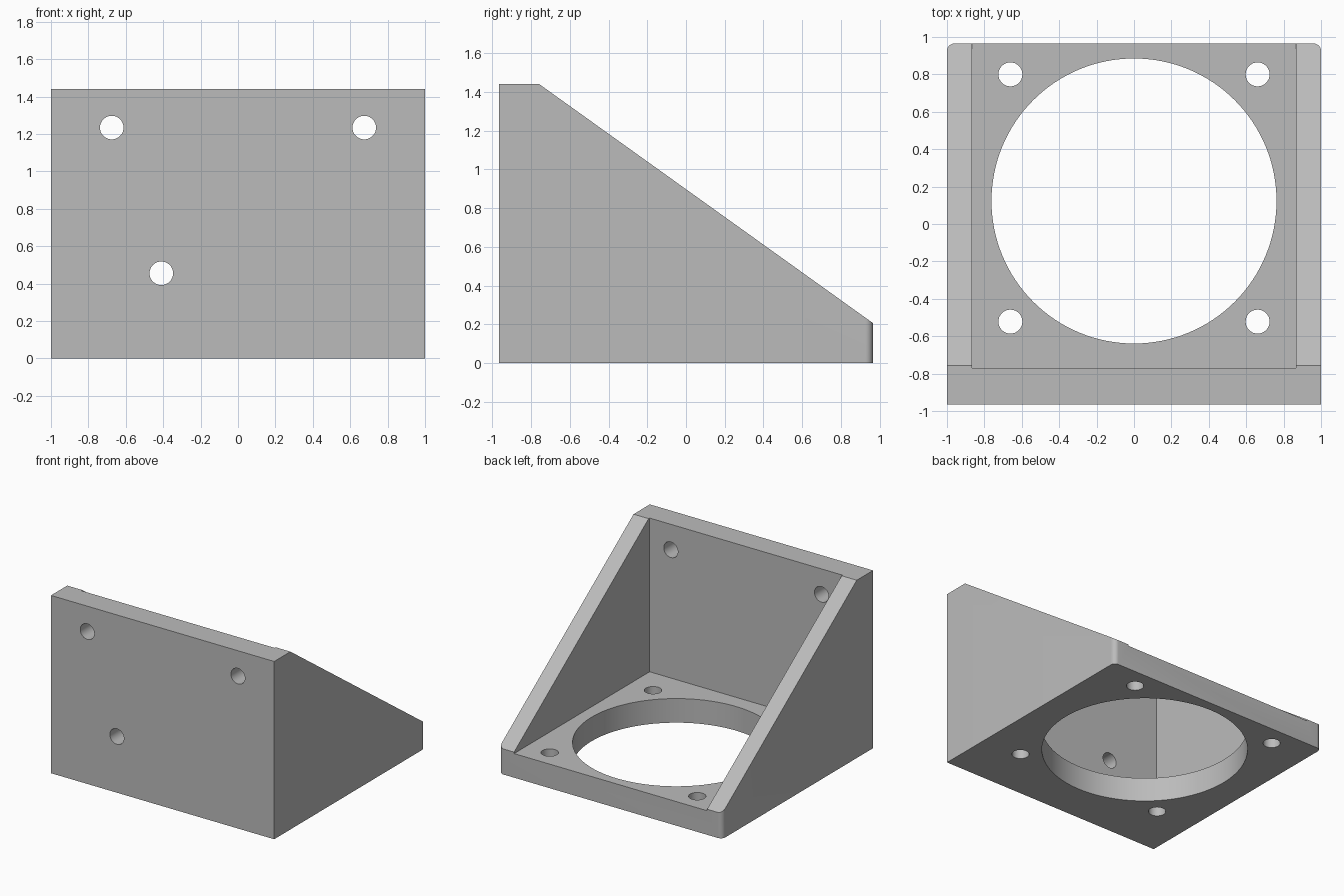
import bpy, bmesh, math
from mathutils import Matrix, Vector

cube = bpy.data.objects.get("Cube")
if cube:
    bpy.data.objects.remove(cube, do_unlink=True)

grey = bpy.data.materials.new("plain grey")
grey.use_nodes = True
colour = (0.5, 0.5, 0.5, 1)
grey.diffuse_color = colour
grey.node_tree.nodes["Principled BSDF"].inputs["Base Color"].default_value = colour

DEPTH, HEIGHT = 0.965, 1.44
WALL_Y, FLOOR_Z, RIB_X = -0.77, 0.195, 0.865


def add_object(name, bm):
    mesh = bpy.data.meshes.new(name)
    bmesh.ops.recalc_face_normals(bm, faces=bm.faces)
    bm.to_mesh(mesh)
    bm.free()
    mesh.materials.append(grey)
    obj = bpy.data.objects.new(name, mesh)
    bpy.context.collection.objects.link(obj)
    return obj


def cut(target, cutter):
    mod = target.modifiers.new("cut", "BOOLEAN")
    mod.operation, mod.solver, mod.object = "DIFFERENCE", "EXACT", cutter
    bpy.context.view_layer.objects.active = target
    bpy.ops.object.modifier_apply(modifier=mod.name)
    bpy.data.objects.remove(cutter, do_unlink=True)


def cut_hole(target, centre, radius, length, along_y=False, sides=48):
    bm = bmesh.new()
    turn = Matrix.Rotation(math.pi / 2, 4, "X") if along_y else Matrix()
    bmesh.ops.create_cone(bm, cap_ends=True, segments=sides, radius1=radius,
                          radius2=radius, depth=length,
                          matrix=Matrix.Translation(centre) @ turn)
    cut(target, add_object("hole_cutter", bm))


# Solid wedge from the side profile
profile = [(-DEPTH, 0), (DEPTH, 0), (DEPTH, 0.207), (-0.757, HEIGHT), (-DEPTH, HEIGHT)]
bm = bmesh.new()
face = bm.faces.new([bm.verts.new((-1, y, z)) for y, z in profile])
grown = bmesh.ops.extrude_face_region(bm, geom=[face])["geom"]
bmesh.ops.translate(bm, vec=(2, 0, 0),
                    verts=[v for v in grown if isinstance(v, bmesh.types.BMVert)])
# Rounded upright corners at the back
corners = [e for e in bm.edges
           if all(v.co.y > DEPTH - 0.01 for v in e.verts)
           and abs(e.verts[0].co.x - e.verts[1].co.x) < 0.01]
bmesh.ops.bevel(bm, geom=corners, offset=0.04, segments=8, profile=0.5, affect="EDGES")
bracket = add_object("mounting_bracket", bm)

# Open pocket that leaves the floor, front wall and two side ribs
bm = bmesh.new()
low, high = Vector((-RIB_X, WALL_Y, FLOOR_Z)), Vector((RIB_X, 1.3, 2))
bmesh.ops.create_cube(bm, size=1, matrix=Matrix.Translation((low + high) / 2)
                      @ Matrix.Diagonal((high - low).to_4d()))
cut(bracket, add_object("pocket_cutter", bm))

# Large round opening and four screw holes in the floor
cut_hole(bracket, (0, 0.123, 0.1), 0.762, 0.6, sides=128)
for x in (-0.661, 0.661):
    for y in (-0.522, 0.8):
        cut_hole(bracket, (x, y, 0.1), 0.064, 0.6)

# Three screw holes in the front wall
for x, z in ((-0.675, 1.234), (0.675, 1.234), (-0.41, 0.455)):
    cut_hole(bracket, (x, -0.87, z), 0.063, 0.5, along_y=True)

bpy.ops.object.select_all(action="DESELECT")
bracket.select_set(True)
bpy.context.view_layer.objects.active = bracket
bpy.ops.object.shade_smooth_by_angle(angle=math.radians(30))
